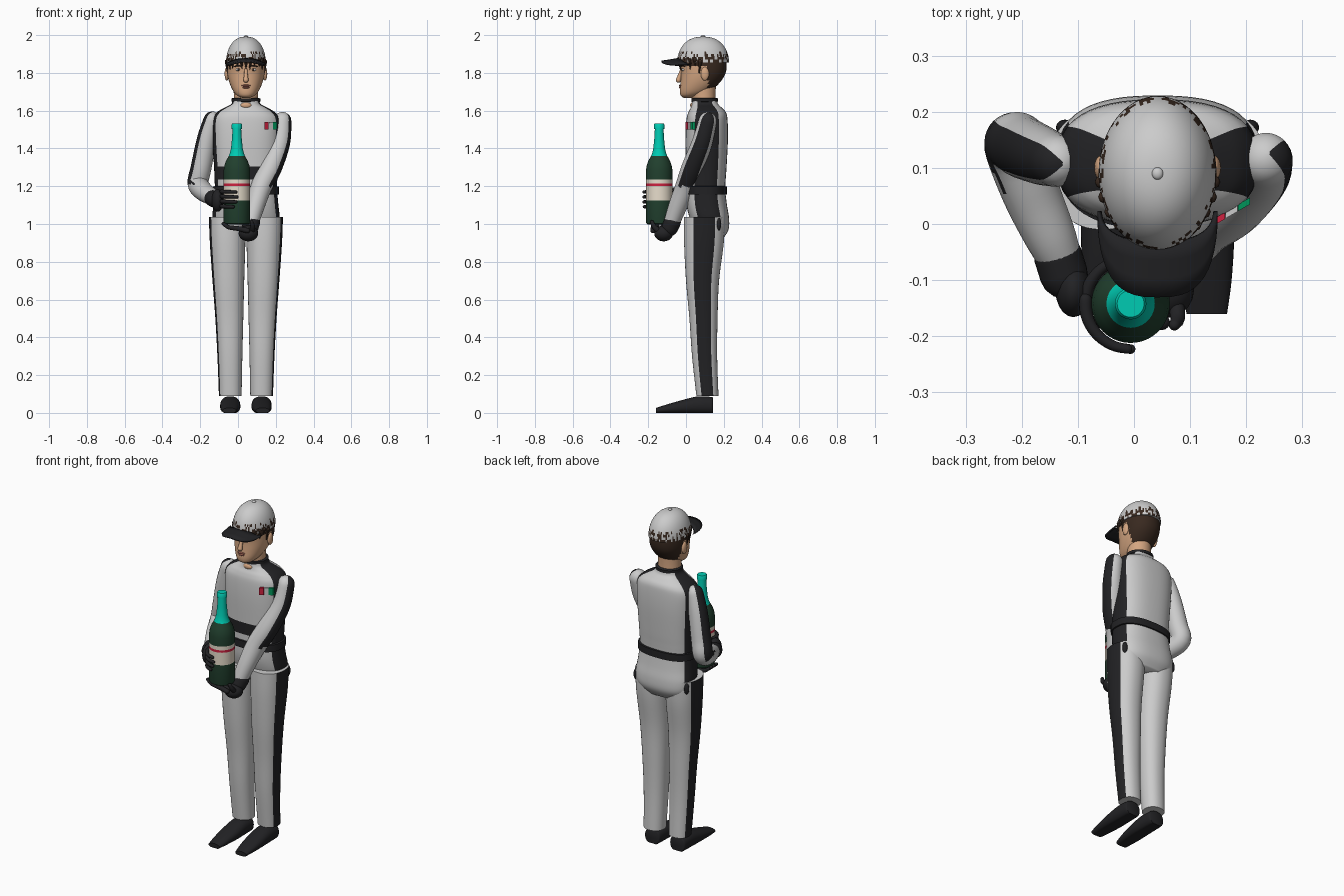
import bpy, bmesh, math, random
from mathutils import Vector

if "Cube" in bpy.data.objects:
    bpy.data.objects.remove(bpy.data.objects["Cube"])

random.seed(4)
C = 0.042          # body centre line in x


def mat(name, r, g, b):
    m = bpy.data.materials.new(name)
    m.diffuse_color = (r, g, b, 1)
    m.use_nodes = True
    m.node_tree.nodes["Principled BSDF"].inputs["Base Color"].default_value = m.diffuse_color
    return m


SUIT, BLACK = mat("suit_grey", .8, .8, .8), mat("black", .016, .016, .018)
SKIN, HAIR = mat("skin", .66, .38, .22), mat("hair", .04, .022, .014)
GREEN, TEAL = mat("bottle_green", .015, .05, .027), mat("teal_foil", .0, .6, .45)
CREAM, RED = mat("label_cream", .8, .72, .6), mat("red", .62, .015, .05)
FLAG, LIP, WHITE = mat("flag_green", .0, .3, .1), mat("lips", .4, .14, .1), mat("white", .85, .85, .85)


def near(a, c, w):
    return abs((a - c + 180) % 360 - 180) < w


def smooth(rows, k=5):
    """Catmull-Rom through rows of numbers."""
    out = []
    for i in range(len(rows) - 1):
        p = [rows[max(0, min(len(rows) - 1, i + d))] for d in (-1, 0, 1, 2)]
        for s in range(k):
            t = s / k
            out.append([b + .5 * t * (c - a + t * (2*a - 5*b + 4*c - d + t * (3*(b - c) + d - a)))
                        for a, b, c, d in zip(*p)])
    return out + [list(rows[-1])]


def loft(name, rings, mats, pick=None, angle=40):
    """Skin closed rings; pick(angle, centre) gives the material index."""
    bm = bmesh.new()
    vs = [[bm.verts.new(p) for p in r] for r in rings]
    n = len(rings[0])
    for a, b in zip(vs, vs[1:]):
        for j in range(n):
            f = bm.faces.new((a[j], a[(j+1) % n], b[(j+1) % n], b[j]))
            if pick:
                f.material_index = int(pick(360 * (j + .5) / n, f.calc_center_median()))
    for r in (vs[0], vs[-1]):
        f = bm.faces.new(r)
        if pick:
            f.material_index = int(pick(-999, f.calc_center_median()))
    return finish(name, bm, mats, angle)


def finish(name, bm, mats, angle=40):
    bmesh.ops.recalc_face_normals(bm, faces=bm.faces)
    me = bpy.data.meshes.new(name)
    bm.to_mesh(me)
    bm.free()
    for m in mats:
        me.materials.append(m)
    for p in me.polygons:
        p.use_smooth = True
    me.set_sharp_from_angle(angle=math.radians(angle))
    ob = bpy.data.objects.new(name, me)
    bpy.context.collection.objects.link(ob)
    return ob


def ring(cx, hw, y0, y1, z, n=48, e=2.0):
    """Superellipse cross-section at height z."""
    pts = []
    for j in range(n):
        a = 2 * math.pi * j / n
        c, s = (math.copysign(abs(f(a)) ** (2 / e), f(a)) for f in (math.cos, math.sin))
        pts.append((cx + hw * c, (y0 + y1) / 2 + (y1 - y0) / 2 * s, z))
    return pts


def tube(name, rows, mats, ref, pick=None, n=24, k=5):
    """Round-ended tube along rows of (x, y, z, radius); angle 0 faces ref."""
    rows = smooth(rows, k)
    P = [Vector(r[:3]) for r in rows]
    R = [r[3] for r in rows]
    T = [(P[min(i+1, len(P)-1)] - P[max(i-1, 0)]).normalized() for i in range(len(P))]
    cap = [(math.sin(q), math.cos(q)) for q in (.4, .8, 1.2, 1.5)]
    seq = [(P[0] - T[0]*R[0]*s, R[0]*c, T[0]) for s, c in reversed(cap)]
    seq += list(zip(P, R, T)) + [(P[-1] + T[-1]*R[-1]*s, R[-1]*c, T[-1]) for s, c in cap]
    rings = []
    for p, r, t in seq:
        u = Vector(ref)
        u = (u - t * u.dot(t)).normalized()
        v = t.cross(u)
        rings.append([p + r * (math.cos(a) * u + math.sin(a) * v)
                      for a in (2 * math.pi * j / n for j in range(n))])
    return loft(name, rings, mats, pick)


def ball(name, loc, size, m):
    bm = bmesh.new()
    bmesh.ops.create_uvsphere(bm, u_segments=20, v_segments=12, radius=1)
    for v in bm.verts:
        v.co = Vector(loc) + Vector(a * b for a, b in zip(v.co, size))
    return finish(name, bm, [m])


# jacket: black side panels and front waist band
torso = [(.92, .12, .08, .195), (.97, .165, .045, .225), (1.03, .178, .02, .228), (1.1, .172, .003, .217),
         (1.18, .165, 0, .208), (1.235, .166, 0, .21), (1.305, .169, -.001, .215), (1.45, .178, -.003, .222),
         (1.55, .178, .002, .22), (1.59, .155, .012, .212), (1.615, .115, .025, .19), (1.635, .078, .03, .17),
         (1.66, .07, .035, .163)]


def jacket_pick(a, c):
    band = 1.235 < c.z < 1.305 and 180 < a < 360
    return band or near(a, 0, 30) or near(a, 180, 30)


loft("jacket", [ring(C, w, a, b, z, e=2.5) for z, w, a, b in smooth(torso)], [SUIT, BLACK], jacket_pick, 60)
loft("belt", [ring(C, .165 + d, -d, .208 + d, z, e=2.5)
              for z, d in ((1.155, 0), (1.157, .009), (1.198, .009), (1.2, 0))], [BLACK])
loft("collar_trim", [ring(C, .068 + d, .036 - d, .162 + d, z)
                     for z, d in ((1.645, 0), (1.648, .008), (1.664, .008), (1.668, 0))], [BLACK])
ball("throat", (C, .034, 1.628), (.03, .012, .016), SKIN)
for i, m in enumerate((RED, WHITE, FLAG)):
    x = .152 + .022 * i
    ball("chest_flag_stripe", (x, .01 + .011 * i, 1.52), (.001, .001, .001), m)
    bm = bmesh.new()
    bmesh.ops.create_cube(bm, size=1)
    for v in bm.verts:
        v.co = Vector((x + v.co.x * .021, .009 + .013 * i + v.co.x * .012 + v.co.y * .012, 1.52 + v.co.z * .042))
    finish("chest_flag", bm, [m])

# trousers, shoes and hip tabs
leg = [(.09, .083, .06, .055, .172), (.3, .085, .066, .032, .165), (.5, .088, .074, .018, .167),
       (.7, .093, .084, 0, .175), (.9, .097, .094, -.01, .2), (1.037, .098, .098, -.01, .205)]
shoe = [(.142, .044, .08), (.13, .05, .085), (.06, .053, .087), (-.02, .053, .068), (-.1, .046, .045), (-.16, .036, .026)]
for s, side in ((1, "left"), (-1, "right")):
    loft(side + "_trouser_leg", [ring(C + s * d, w, a, b, z, e=2.2) for z, d, w, a, b in smooth(leg)],
         [SUIT, BLACK], lambda a, c: near(a, 0 if s > 0 else 180, 30))
    rings = []
    for y, w, h in smooth(shoe, 4):
        r = ring(C + s * (.083 + .03 * max(0, -y)), w, 0, h * 1.08, 0, 32, 2.3)
        rings.append([(x, y, max(0, z - .08 * h)) for x, z, _ in r])
    loft(side + "_shoe", rings, [BLACK])
    ball(side + "_hip_tab", (C + s * .165, .172, 1.0), (.016, .014, .035), BLACK)

# arms with outer black stripe
arm_l = [(.235, .115, 1.545, .048), (.222, .085, 1.43, .054), (.175, .035, 1.3, .058), (.125, .0, 1.2, .056),
         (.09, -.045, 1.09, .049), (.065, -.08, .995, .041)]
arm_r = [(-.137, .112, 1.55, .046), (-.165, .122, 1.45, .052), (-.195, .135, 1.3, .055), (-.212, .14, 1.215, .055),
         (-.185, .06, 1.175, .052), (-.15, -.02, 1.15, .046), (-.13, -.065, 1.135, .038)]
tube("left_sleeve", arm_l, [SUIT, BLACK], (1, 0, 0), lambda a, c: c.z > 1.2 and near(a, 0, 45), 32)
tube("right_sleeve", arm_r, [SUIT, BLACK], (-1, 0, 0), lambda a, c: c.z > 1.21 and near(a, 0, 45), 32)

# right glove wraps the bottle
BX, BY = -.006, -.142
tube("right_cuff", [(-.136, -.055, 1.137, .043), (-.125, -.09, 1.13, .043)], [BLACK], (0, 0, 1))
ball("right_palm", (-.108, -.118, 1.125), (.032, .048, .06), BLACK)


def wrap(name, z, a0, a1, drop):
    rows = []
    for i in range(6):
        a = math.radians(a0 + (a1 - a0) * i / 5)
        rows.append((BX + .081 * math.cos(a), BY + .081 * math.sin(a), z - drop * i / 5, .0115 - .0006 * i))
    tube(name, rows, [BLACK], (0, 0, 1), n=12, k=3)


for z, a1 in ((1.172, 266), (1.146, 270), (1.12, 266), (1.094, 256)):
    wrap("right_finger", z, 175, a1, .003)
wrap("right_thumb", 1.165, 170, 110, -.02)

# left glove supports the bottle base
tube("left_cuff", [(.072, -.072, 1.01, .045), (.064, -.085, .98, .044)], [BLACK], (1, 0, 0))
ball("left_palm", (.055, -.118, .95), (.052, .05, .042), BLACK)
for i in range(4):
    y = -.1 - .025 * i
    tube("left_finger", [(.05, y, .965, .014), (0, y, .976, .013), (-.05, y, .983, .011), (-.078, y, 1.002, .009)],
         [BLACK], (0, 0, 1), n=12, k=3)
tube("left_thumb", [(.075, -.14, .96, .015), (.078, -.168, .985, .013), (.072, -.18, 1.01, .01)],
     [BLACK], (1, 0, 0), n=12, k=3)

# bottle
prof = [(.998, .06), (1.003, .068), (1.01, .07), (1.125, .07), (1.2, .07), (1.214, .07), (1.236, .07), (1.285, .07),
        (1.31, .066), (1.335, .057), (1.36, .043), (1.375, .037), (1.4, .031), (1.45, .026), (1.502, .023),
        (1.503, .028), (1.526, .028), (1.532, .024)]
loft("bottle", [ring(BX, r, BY - r, BY + r, z, 40) for z, r in prof], [GREEN, CREAM, RED, TEAL],
     lambda a, c: 3 if c.z > 1.362 else 2 if 1.2 < c.z < 1.214 else 1 if 1.125 < c.z < 1.236 else 0)

# head, neck and hair
loft("neck", [ring(C, w, a, b, z, 32) for z, w, a, b in
              ((1.62, .07, .035, .16), (1.67, .064, .03, .155), (1.76, .066, .02, .16))], [SKIN])
head = [(1.668, .02, -.012, .03), (1.68, .046, -.028, .075), (1.705, .068, -.033, .13), (1.75, .088, -.029, .18),
        (1.8, .099, -.026, .21), (1.86, .1, -.03, .215), (1.9, .09, -.02, .2)]
loft("head", [ring(C, w, a, b, z, 48, 2.15) for z, w, a, b in smooth(head)], [SKIN, HAIR],
     lambda a, c: (c.y > .115 and c.z > 1.69) or (c.z > 1.84 and c.y > .01), 80)
tube("nose", [(C, -.02, 1.825, .008), (C, -.032, 1.79, .01), (C, -.04, 1.762, .014)], [SKIN], (1, 0, 0), n=12)
ball("upper_lip", (C, -.029, 1.733), (.025, .008, .005), LIP)
ball("lower_lip", (C, -.029, 1.723), (.02, .009, .006), LIP)
for s in (1, -1):
    ball("eye", (C + s * .039, -.011, 1.817), (.015, .012, .008), WHITE)
    ball("pupil", (C + s * .039, -.019, 1.817), (.006, .006, .007), HAIR)
    tube("eyebrow", [(C + s * .02, -.025, 1.834, .004), (C + s * .042, -.02, 1.839, .004), (C + s * .062, -.007, 1.833, .003)],
         [HAIR], (0, 0, 1), n=8, k=3)
    ball("ear", (C + s * .101, .1, 1.795), (.012, .022, .036), SKIN)
    tube("sideburn", [(C + s * .1, .075, 1.86, .012), (C + s * .097, .07, 1.8, .003)], [HAIR], (1, 0, 0), n=8)
for i in range(11):
    a = math.radians(200 + 14 * i)
    x, y = C + .1 * math.cos(a), .09 + .122 * math.sin(a)
    tube("fringe_lock", [(x, y, 1.87, .012), (x + random.uniform(-.006, .006), y, 1.826 + random.uniform(-.01, .014), .002)],
         [HAIR], (1, 0, 0), n=8, k=2)

# cap with hair poking through the lower edge, brim and button
cap = []
for i in range(15):
    t = math.radians(6.2 * i)
    w = max(.02, math.cos(t) ** .85)
    cap.append(ring(C, .105 * w, .09 - .137 * w, .09 + .138 * w, 1.855 + .137 * math.sin(t), 96))
loft("cap", cap, [SUIT, HAIR],
     lambda a, c: a > 0 and c.z < 1.912 and random.random() < (.55 if c.z < 1.9 else .25), 60)
ball("cap_button", (C, .09, 1.993), (.01, .011, .007), SUIT)
bm = bmesh.new()
grid = []
for i in range(25):
    a = math.pi * i / 24
    c, s = math.cos(a), math.sin(a)
    ex, ey = math.copysign(abs(c) ** .7, c), abs(s) ** .7
    grid.append([bm.verts.new((C + .104 * ex, .04 - (.07 + .1 * t) * ey, 1.876 - .03 * ex * ex - .016 * t * ey))
                 for t in (0, .33, .66, 1)])
for g, h in zip(grid[1:-1], grid[2:-1]):
    for j in range(3):
        bm.faces.new((g[j], h[j], h[j+1], g[j+1]))
for g in (grid[0], grid[-1]):
    bmesh.ops.delete(bm, geom=g, context='VERTS')
brim = finish("cap_brim", bm, [BLACK])
mod = brim.modifiers.new("thickness", 'SOLIDIFY')
mod.thickness, mod.offset = .009, 0
